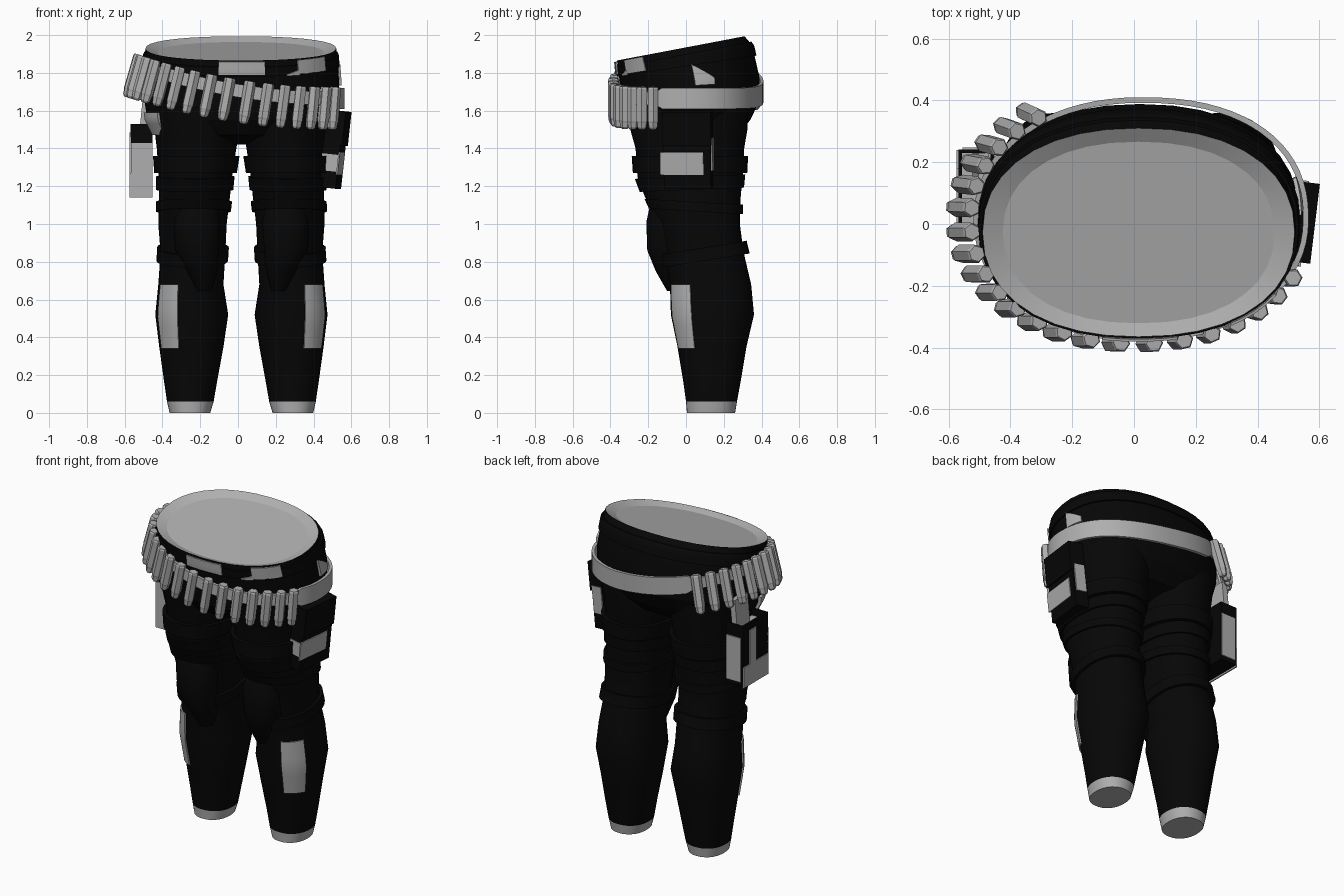
import bpy, bmesh, math
from mathutils import Vector, Matrix

cube = bpy.data.objects.get("Cube")
if cube:
    bpy.data.objects.remove(cube)


def material(name, value):
    m = bpy.data.materials.new(name)
    m.use_nodes = True
    col = (value, value, value, 1)
    m.diffuse_color = col
    bsdf = next(n for n in m.node_tree.nodes if n.type == 'BSDF_PRINCIPLED')
    bsdf.inputs["Base Color"].default_value = col
    bsdf.inputs["Roughness"].default_value = 0.8
    return m


BLACK = material("black cloth", 0.002)
GRAY = material("light gray", 0.43)
SIDES = 36
LEG_CENTRE = .018


def finish(name, bm, mats, gray_if=None, mirror=False, smooth=40):
    bmesh.ops.recalc_face_normals(bm, faces=bm.faces)
    if gray_if:
        for f in bm.faces:
            f.material_index = int(gray_if(f))
    me = bpy.data.meshes.new(name)
    bm.to_mesh(me)
    bm.free()
    for m in mats:
        me.materials.append(m)
    ob = bpy.data.objects.new(name, me)
    bpy.context.collection.objects.link(ob)
    if mirror:
        ob.modifiers.new("Mirror", 'MIRROR')
        ob.location.x = LEG_CENTRE
    if smooth:
        bpy.ops.object.select_all(action='DESELECT')
        ob.select_set(True)
        bpy.context.view_layer.objects.active = ob
        bpy.ops.object.shade_smooth_by_angle(angle=math.radians(smooth))
    return ob


def add_loft(bm, rings, cyclic=True, caps=True, wrap=False):
    loops = [[bm.verts.new(p) for p in r] for r in rings]
    n = len(loops[0])
    pairs = list(zip(loops, loops[1:]))
    if wrap:
        pairs.append((loops[-1], loops[0]))
    for a, b in pairs:
        for i in range(n if cyclic else n - 1):
            j = (i + 1) % n
            bm.faces.new((a[i], a[j], b[j], b[i]))
    if caps:
        bm.faces.new(loops[0])
        bm.faces.new(loops[-1])
    if wrap and not cyclic:
        bm.faces.new([l[0] for l in loops])
        bm.faces.new([l[-1] for l in loops])


def section(rows, z):
    # rows: (z, x min, x max, y min, y max, slope along y), top to bottom
    for a, b in zip(rows, rows[1:]):
        if z >= b[0]:
            f = min(1, (a[0] - z) / (a[0] - b[0]))
            return [p + (q - p) * f for p, q in zip(a, b)]
    return rows[-1]


def oval(deg, power):
    a = math.radians(deg)
    return [math.copysign(abs(v) ** power, v) for v in (math.cos(a), math.sin(a))]


def point(rows, deg, z, off=0, tilt=0):
    _, x0, x1, y0, y1, k = section(rows, z)
    c, s = oval(deg, .9)
    x = (x0 + x1) / 2 + ((x1 - x0) / 2 + off) * c
    y = (y0 + y1) / 2 + ((y1 - y0) / 2 + off) * s
    return Vector((x, y, z + (k + tilt) * y))


def ring(rows, z):
    return [point(rows, 360 * i / SIDES, z) for i in range(SIDES)]


def shell(name, rows, z0, z1, lo, hi, mat, t0=0, t1=360, tip=1, tilt=0, mirror=False):
    """Band or patch that follows a lofted body, raised from lo to hi."""
    full = t1 - t0 == 360
    n = SIDES if full else max(4, int((t1 - t0) / 5))
    count = n if full else n + 1
    levels = [(0, lo)] + [(i / 6, hi) for i in range(7)] + [(1, lo)]
    rings = []
    for v, off in levels:
        r = []
        for i in range(count):
            f = i / n
            height = (z1 - z0) * (1 + (tip - 1) * f)
            r.append(point(rows, t0 + (t1 - t0) * f, z0 + height * v, off, tilt))
        rings.append(r)
    bm = bmesh.new()
    add_loft(bm, rings, cyclic=full, caps=False, wrap=True)
    return finish(name, bm, [mat], mirror=mirror)


def box(name, frame, loc, size, mat):
    bm = bmesh.new()
    bmesh.ops.create_cube(bm, size=1, matrix=frame @ Matrix.Translation(loc) @ Matrix.Diagonal((*size, 1)))
    return finish(name, bm, [mat], smooth=0)


# Hips with a shallow recessed waist opening
HIPS = [(1.935, -.49, .52, -.365, .31, .19), (1.88, -.495, .525, -.36, .35, .19),
        (1.75, -.50, .535, -.345, .388, .08), (1.65, -.495, .535, -.335, .388, 0),
        (1.55, -.48, .50, -.315, .34, 0), (1.47, -.44, .45, -.26, .27, 0),
        (1.42, -.12, .14, -.10, .12, 0)]
rings = [ring(HIPS, r[0]) for r in reversed(HIPS)]
mid = Vector((.015, -.027, 1.93))
rings.append([mid + (p - mid) * 0.87 - Vector((0, 0, .022)) for p in rings[-1]])
bm = bmesh.new()
add_loft(bm, rings)
finish("hips", bm, [BLACK, GRAY], lambda f: f.normal.z > 0.75 and f.calc_center_median().z > 1.8, smooth=14)

# Waistband and its pale patches
shell("waistband", HIPS, 1.835, 1.9, 0, .01, BLACK)
shell("waist_patch_front", HIPS, 1.85, 1.93, .008, .016, GRAY, -101, -78)
shell("waist_patch_side", HIPS, 1.845, 1.93, .008, .016, GRAY, -57, -33)
shell("waist_patch_corner", HIPS, 1.835, 1.845, .008, .016, GRAY, -65, -56, tip=4)
shell("hip_triangle", HIPS, 1.73, 1.84, .002, .014, GRAY, 3, 18, tip=.3)
shell("waist_patch_small", HIPS, 1.83, 1.86, .008, .016, GRAY, -142, -136)

# Legs
LEG = [(1.62, .02, .475, -.315, .33, 0), (1.5, .01, .46, -.295, .325, 0),
       (1.4, .027, .448, -.267, .308, 0), (1.25, .05, .437, -.257, .30, 0),
       (1.15, .06, .437, -.22, .29, 0), (1.0, .078, .44, -.15, .285, 0),
       (.85, .085, .428, -.12, .305, 0), (.68, .095, .44, -.085, .345, 0),
       (.52, .07, .456, -.08, .36, 0), (.35, .095, .435, -.045, .32, 0),
       (.17, .128, .41, -.015, .29, 0), (.06, .147, .394, 0, .27, 0),
       (0, .165, .38, .005, .26, 0)]
bm = bmesh.new()
add_loft(bm, [ring(LEG, r[0]) for r in LEG])
finish("legs", bm, [BLACK, GRAY], lambda f: f.calc_center_median().z < .06, mirror=True)

# Straps round the thighs and knees
for name, z0, z1, off, tilt in (("thigh_strap_upper", 1.27, 1.36, .023, 0),
                                ("thigh_strap_lower", 1.18, 1.25, .014, .04),
                                ("knee_strap_upper", 1.07, 1.12, .014, -.06),
                                ("knee_strap_lower", .79, .86, .018, .16)):
    shell(name, LEG, z0, z1, 0, off, BLACK, tilt=tilt, mirror=True)

# Knee pads
PAD = [(1.1, .13, .35, -.19, .02, 0), (1.01, .11, .36, -.21, .02, 0),
       (.86, .12, .35, -.205, .02, 0), (.75, .13, .29, -.16, .02, 0),
       (.645, .16, .24, -.10, .02, 0)]
bm = bmesh.new()
add_loft(bm, [ring(PAD, r[0]) for r in PAD])
finish("knee_pads", bm, [BLACK], mirror=True)

# Shin patches
shell("shin_patches", LEG, .34, .68, 0, .008, GRAY, -70, -27, mirror=True)


# Slanted cartridge belt, squarer at the back left
def belt_point(deg, off, dz):
    c, s = oval(deg, .87 if 0 < deg % 360 < 90 else .95)
    x, y = .023 + (.524 + off) * c, .015 + (.377 + off) * s
    rise = .18 * (max(0, .5 - x) / 1.05) ** 2
    return Vector((x, y, 1.665 + rise + dz))


# The strap is narrower where it carries cartridges
bm = bmesh.new()
n = 72


def strap_point(i, off, side):
    deg = 360 * i / n
    return belt_point(deg, off, side * (.055 if deg < 125 or deg > 335 else .035))


add_loft(bm, [[strap_point(i, off, side) for i in range(n)]
              for off, side in ((0, -1), (.018, -1), (.018, 1), (0, 1))],
         caps=False, wrap=True)
finish("cartridge_belt", bm, [GRAY])

# Cartridges, square to the slanted belt
bm = bmesh.new()
COUNT = 22
for i in range(COUNT):
    deg = -27 - 207 * i / (COUNT - 1)
    c, s = oval(deg, 1)
    lean = Vector((-.04 + .025 * c, .03 * max(0, s), 0))
    top, low = belt_point(deg, .025, .06), belt_point(deg, .025, -.165) + lean
    axis = (low - top).normalized()
    side = axis.cross(Vector((c, s, 0))).normalized()
    front = side.cross(axis)
    rings = []
    for f, r in ((0, .026), (.04, .031), (.8, .031), (.84, .028), (.95, .025), (1, .016)):
        centre = top.lerp(low, f)
        rings.append([centre + r * (math.cos(a) * side + math.sin(a) * front)
                      for a in (math.tau * j / 6 for j in range(6))])
    add_loft(bm, rings)
finish("cartridges", bm, [GRAY], smooth=0)

# Left thigh pouch with pale plates
frame = (Matrix.Translation((.508, .01, 1.39)) @ Matrix.Rotation(-.12, 4, 'Z')
         @ Matrix.Rotation(.11, 4, 'Y'))
box("pouch_body", frame, (0, 0, 0), (.09, .25, .40), BLACK)
box("pouch_flap", frame, (.008, 0, .12), (.095, .26, .18), BLACK)
box("pouch_side_plate", frame, (.046, -.028, -.065), (.008, .23, .12), GRAY)
box("pouch_front_plate", frame, (-.002, -.126, -.065), (.086, .008, .09), GRAY)
box("pouch_back_plate", frame, (0, .131, -.02), (.07, .008, .17), GRAY)

# Right thigh holster, open at the top with a pale inside
frame = Matrix.Translation((-.51, .115, 1.335))
box("holster_body", frame, (0, 0, -.02), (.115, .25, .33), BLACK)
box("holster_inside", frame, (0, 0, .147), (.10, .23, .008), GRAY)
for s in (-1, 1):
    box("holster_wall", frame, (0, s * .12, .16), (.115, .012, .07), BLACK)
    box("holster_side", frame, (s * .052, 0, .16), (.012, .25, .07), BLACK)
box("holster_front_plate", frame, (0, -.128, -.05), (.115, .008, .29), GRAY)
box("holster_back_plate", frame, (.005, .128, -.02), (.10, .008, .28), GRAY)
box("holster_base_plate", frame, (-.06, 0, -.13), (.008, .25, .13), GRAY)
box("holster_middle_plate", frame, (-.06, .03, .04), (.008, .07, .22), GRAY)
box("holster_grip", frame @ Matrix.Rotation(.1, 4, 'Y'), (-.01, .05, .23), (.035, .13, .22), GRAY)
shell("holster_tab", HIPS, 1.47, 1.59, 0, .018, GRAY, -172, -147)
